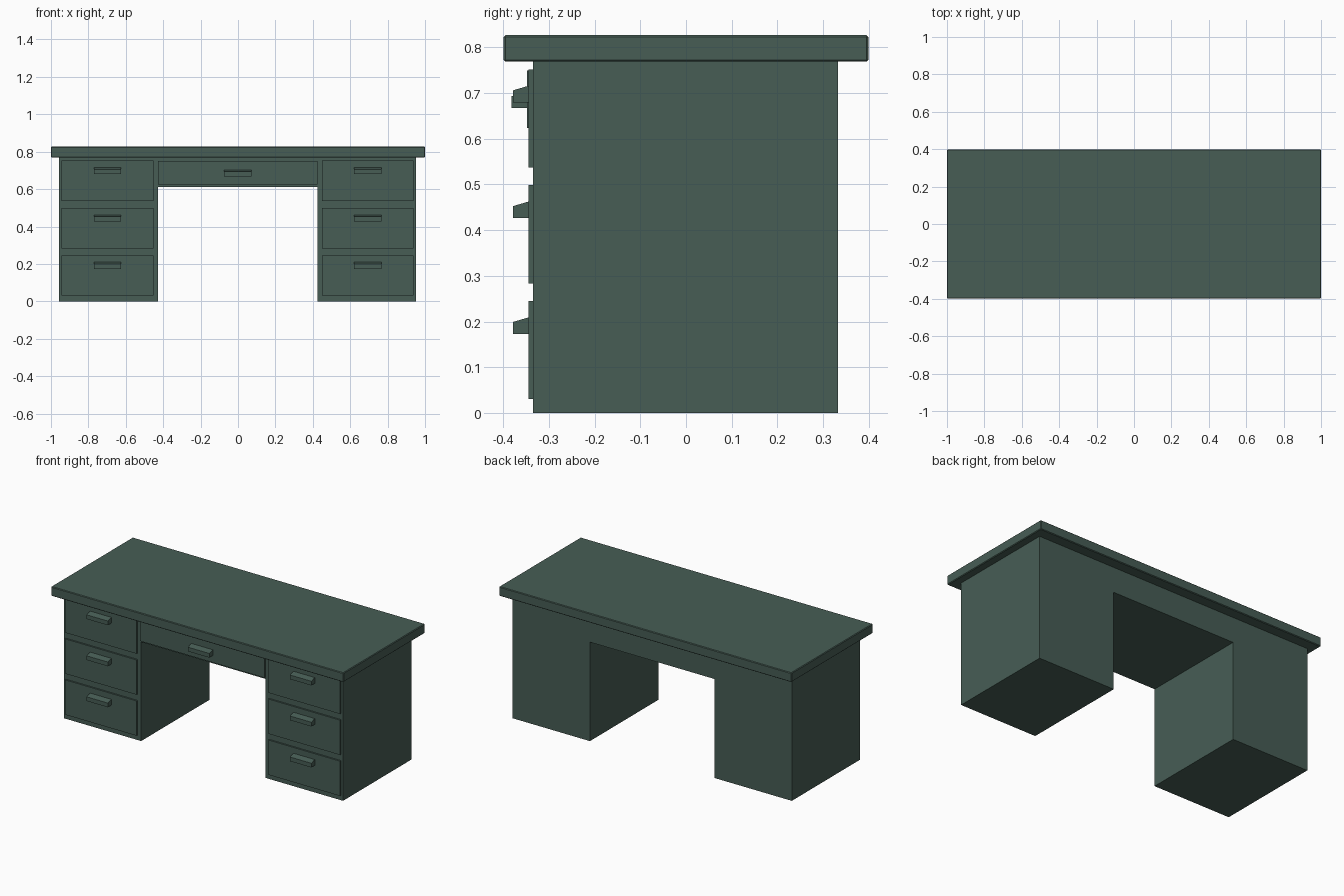
import bpy, bmesh

if "Cube" in bpy.data.objects:
    bpy.data.objects.remove(bpy.data.objects["Cube"])

green = bpy.data.materials.new("dark grey green")
green.diffuse_color = (0.063, 0.11, 0.091, 1)
green.use_nodes = True
green.node_tree.nodes["Principled BSDF"].inputs["Base Color"].default_value = green.diffuse_color


def extrude(name, outline, axis, a, b, bevel=0.0):
    """Extrude a closed outline from a to b; axis 'x' takes (y, z), axis 'y' takes (x, z)."""
    bm = bmesh.new()

    def place(p, t):
        return (t, p[0], p[1]) if axis == 'x' else (p[0], t, p[1])
    face = bm.faces.new([bm.verts.new(place(p, a)) for p in outline])
    res = bmesh.ops.extrude_face_region(bm, geom=[face])
    offset = (b - a, 0, 0) if axis == 'x' else (0, b - a, 0)
    bmesh.ops.translate(bm, vec=offset,
                        verts=[v for v in res["geom"] if isinstance(v, bmesh.types.BMVert)])
    bmesh.ops.recalc_face_normals(bm, faces=bm.faces[:])
    mesh = bpy.data.meshes.new(name)
    bm.to_mesh(mesh)
    bm.free()
    mesh.materials.append(green)
    obj = bpy.data.objects.new(name, mesh)
    bpy.context.collection.objects.link(obj)
    if bevel:
        mod = obj.modifiers.new("soft edge", 'BEVEL')
        mod.width, mod.segments = bevel, 1
    return obj


def box(name, x, y, z, bevel=0.0):
    return extrude(name, [(x[0], z[0]), (x[1], z[0]), (x[1], z[1]), (x[0], z[1])],
                   'y', y[0], y[1], bevel)


def handle(name, x, y, z):
    """Wedge pull with sloping top; y is the drawer face, z the underside."""
    outline = [(y + 0.004, z), (y - 0.034, z), (y - 0.034, z + 0.026),
               (y, z + 0.036), (y + 0.004, z + 0.036)]
    return extrude(name, outline, 'x', x - 0.073, x + 0.073)


# Desk top
box("desk_top", (-1, 1), (-0.399, 0.399), (0.769, 0.827), 0.004)

# Carcass: two pedestals joined over the knee space
extrude("carcass", [(-0.957, 0), (-0.428, 0), (-0.428, 0.612), (0.424, 0.612),
                    (0.424, 0), (0.953, 0), (0.953, 0.77), (-0.957, 0.77)],
        'y', -0.335, 0.333)

# Pedestal drawers and handles
for side, cx in (("left", -0.698), ("right", 0.694)):
    for i in range(3):
        z = 0.03 + i * 0.2535
        box(f"{side}_drawer_{i + 1}", (cx - 0.245, cx + 0.245), (-0.345, -0.32), (z, z + 0.215))
        handle(f"{side}_handle_{i + 1}", cx, -0.345, z + 0.143)

# Centre drawer and handle
box("centre_drawer", (-0.428, 0.424), (-0.348, -0.32), (0.624, 0.75))
handle("centre_handle", -0.002, -0.348, 0.667)
